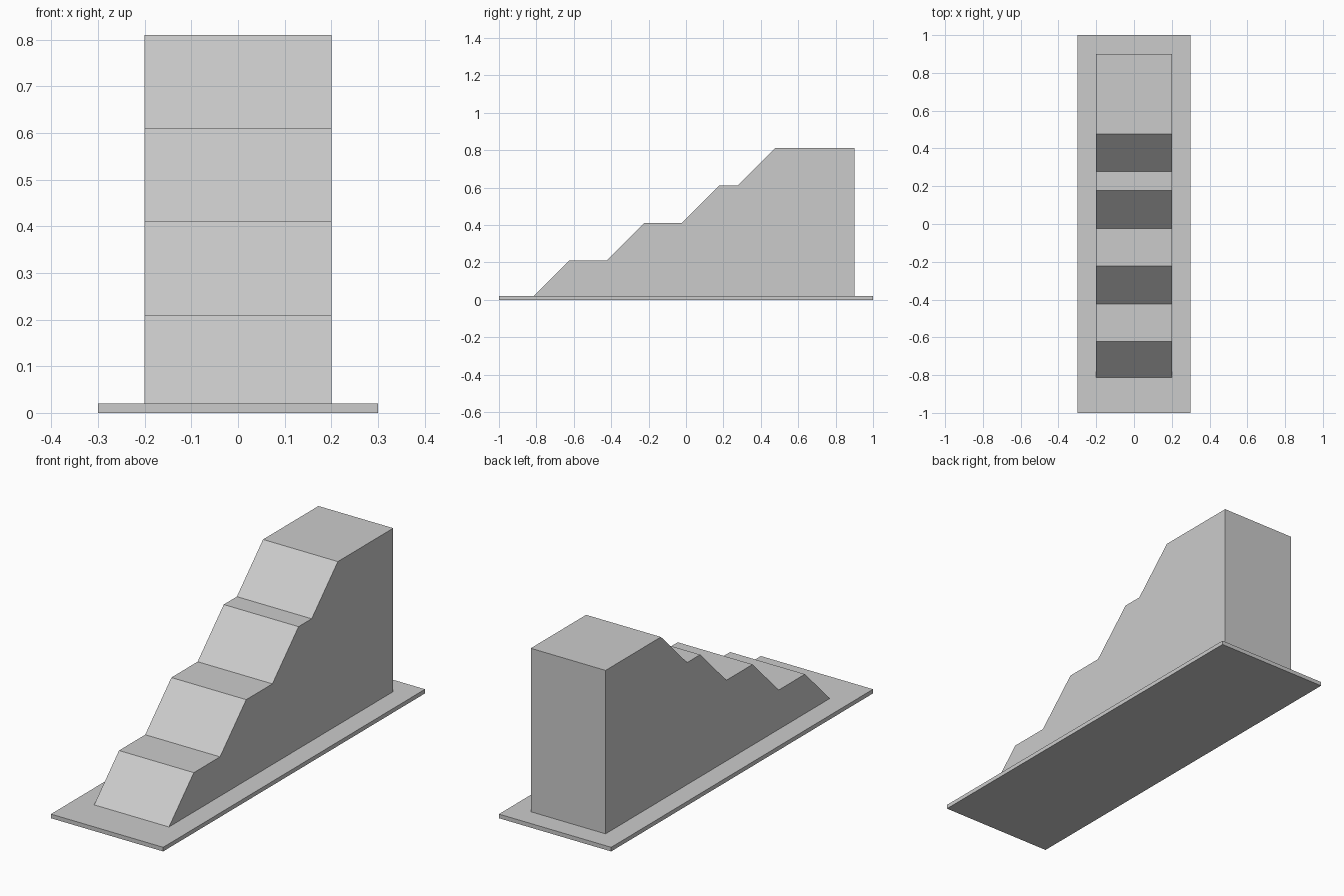
import bpy

if "Cube" in bpy.data.objects:
    bpy.data.objects.remove(bpy.data.objects["Cube"])


def extrude_profile(name, profile, half_width):
    """Extrude a (y, z) outline along x, symmetric about x = 0."""
    n = len(profile)
    verts = [(x, y, z) for x in (half_width, -half_width) for y, z in profile]
    faces = [tuple(range(n)), tuple(reversed(range(n, 2 * n)))]
    faces += [(i, i + n, (i + 1) % n + n, (i + 1) % n) for i in range(n)]
    mesh = bpy.data.meshes.new(name)
    mesh.from_pydata(verts, [], faces)
    mesh.update()
    obj = bpy.data.objects.new(name, mesh)
    bpy.context.collection.objects.link(obj)
    return obj


# Flat base plate
extrude_profile("base_plate", [(-1, 0), (1, 0), (1, 0.02), (-1, 0.02)], 0.3)

# Stepped ramp: 45 degree rises separated by flat landings, slightly sunk in the plate
rise, bottom, back = 0.2, 0.01, 0.9
y, z = -0.823, bottom
top_line = [(y, z)]
for landing in (0.2, 0.2, 0.1, None):
    y, z = y + rise, z + rise
    top_line.append((y, z))
    y = back if landing is None else y + landing
    top_line.append((y, z))
outline = [(back, bottom)] + top_line[::-1]

# Outline reversed so that it runs counter-clockwise seen from +x
extrude_profile("stepped_ramp", [(top_line[0])] + [(back, bottom)] + top_line[:0:-1], 0.2)
